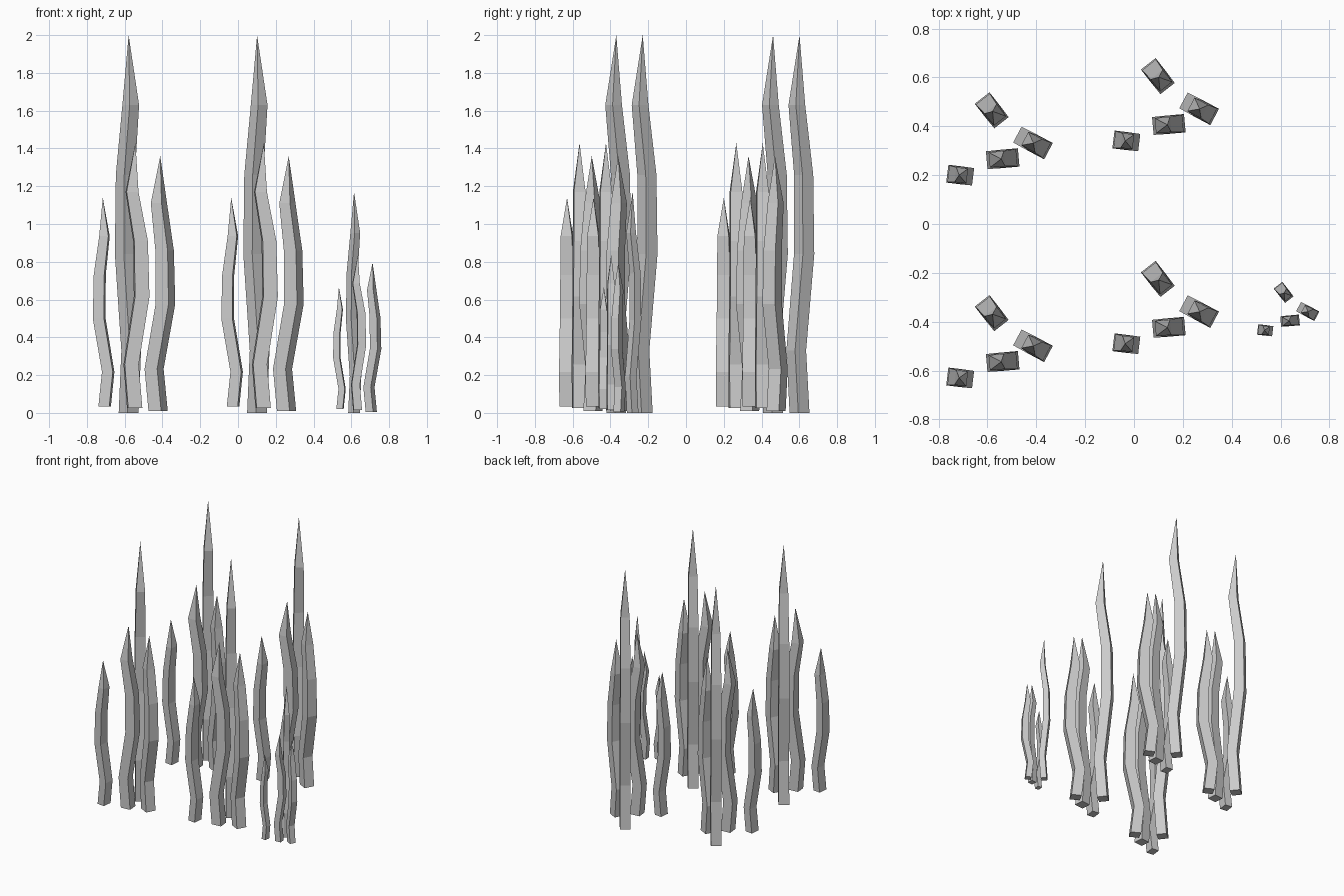
import bpy, bmesh
from math import radians, cos, sin
from mathutils import Vector

if "Cube" in bpy.data.objects:
    bpy.data.objects.remove(bpy.data.objects["Cube"])

# Shared section heights (fraction of blade height) and section scale; the tip is a point
LEVELS = [0, 0.165, 0.42, 0.63, 0.815]
SIZES = [1.0, 0.99, 1.02, 0.96, 0.84]

# name, base x, base y, base z, tip z, bend angle, depth, width, sway at each level and tip
BLADES = [
    ("tall_blade", -0.579, 0.461, 0.0, 2.0, 128, 0.075, 0.075,
     (0, -0.022, 0.031, 0.028, -0.018, 0)),
    ("middle_blade", -0.547, 0.266, 0.025, 1.43, 5, 0.075, 0.074,
     (0, -0.019, 0.037, 0.031, -0.014, 0.004)),
    ("right_blade", -0.423, 0.337, 0.01, 1.36, -28, 0.076, 0.074,
     (0, -0.024, 0.044, 0.039, 0.005, 0.013)),
    ("left_blade", -0.706, 0.199, 0.035, 1.14, 173, 0.058, 0.072,
     (0, -0.019, 0.029, 0.026, 0.001, 0.01)),
]

# cluster offset x, y and scale
CLUSTERS = [(0, 0, 1), (0.68, 0.14, 1), (0, -0.83, 1), (0.68, -0.69, 1),
            (0.953, -0.552, 0.585)]


def blade_mesh(name, z0, z1, angle, depth, width, sway):
    """Wavy four-sided blade rising to a point."""
    d = Vector((cos(radians(angle)), sin(radians(angle)), 0))
    n = Vector((-d.y, d.x, 0))
    bm = bmesh.new()
    rings = []
    for t, k, s in zip(LEVELS, SIZES, sway):
        c = d * s + Vector((0, 0, z0 + (z1 - z0) * t))
        rings.append([bm.verts.new(c + d * (u * k * depth / 2) + n * (v * k * width / 2))
                      for u, v in ((-1, -1), (1, -1), (1, 1), (-1, 1))])
    tip = bm.verts.new(d * sway[-1] + Vector((0, 0, z1)))
    bm.faces.new(rings[0][::-1])
    for i in range(4):
        j = (i + 1) % 4
        for a, b in zip(rings, rings[1:]):
            bm.faces.new((a[i], a[j], b[j], b[i]))
        bm.faces.new((rings[-1][i], rings[-1][j], tip))
    bmesh.ops.recalc_face_normals(bm, faces=bm.faces)
    me = bpy.data.meshes.new(name)
    bm.to_mesh(me)
    bm.free()
    return me


# Four blades repeated in every cluster
for name, x, y, z0, z1, angle, depth, width, sway in BLADES:
    me = blade_mesh(name, z0, z1, angle, depth, width, sway)
    for i, (ox, oy, s) in enumerate(CLUSTERS):
        ob = bpy.data.objects.new(f"{name}_{i + 1}", me)
        ob.location = (x * s + ox, y * s + oy, 0)
        ob.scale = (s, s, s)
        bpy.context.collection.objects.link(ob)
